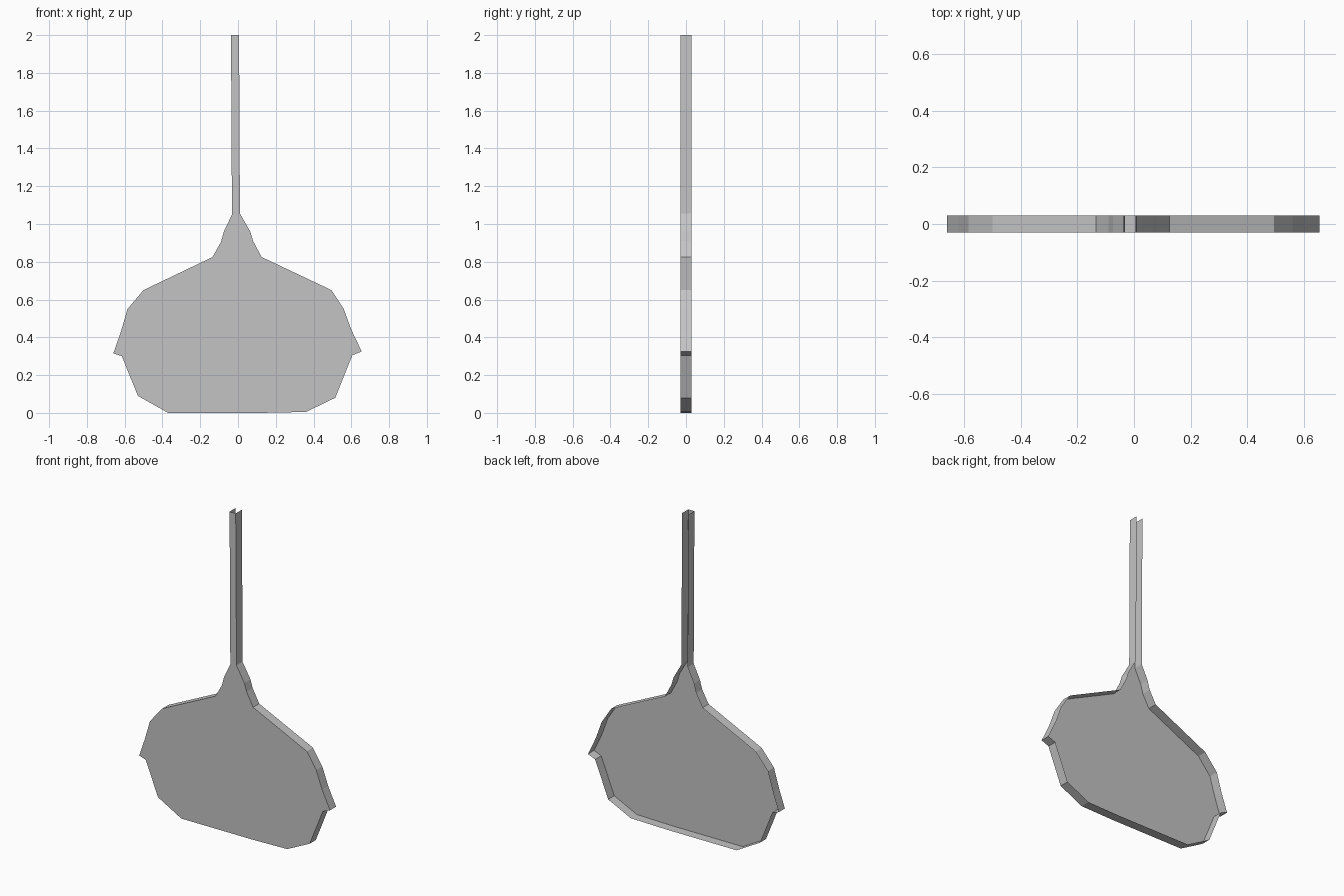
import bpy
import bmesh

HALF_DEPTH = 0.03

cube = bpy.data.objects.get("Cube")
if cube:
    bpy.data.objects.remove(cube, do_unlink=True)

grey = bpy.data.materials.new("plain grey")
grey.use_nodes = True
colour = (0.55, 0.55, 0.55, 1)
grey.diffuse_color = colour
grey.node_tree.nodes["Principled BSDF"].inputs["Base Color"].default_value = colour


def open_tray(name, outline):
    """Flat front plate with a thin rim; the rim is open from last to first point."""
    bm = bmesh.new()
    front = [bm.verts.new((x, -HALF_DEPTH, z)) for x, z in outline]
    back = [bm.verts.new((x, HALF_DEPTH, z)) for x, z in outline]
    bm.faces.new(front)
    for i in range(len(outline) - 1):
        bm.faces.new((front[i + 1], front[i], back[i], back[i + 1]))
    mesh = bpy.data.meshes.new(name)
    bm.to_mesh(mesh)
    bm.free()
    mesh.materials.append(grey)
    obj = bpy.data.objects.new(name, mesh)
    bpy.context.collection.objects.link(obj)
    return obj


# Outlines run counter-clockwise as (x, z)
neck_left, neck_right = (-0.032, 1.05), (0.01, 1.055)

# Blade with shoulders, side barbs and a flat base
left_side = [(-0.075, 0.96), (-0.09, 0.905), (-0.135, 0.825), (-0.5, 0.65),
             (-0.585, 0.55), (-0.62, 0.43), (-0.66, 0.315), (-0.615, 0.30),
             (-0.53, 0.09), (-0.37, 0)]
right_side = [(0.12, 0), (0.36, 0.005), (0.515, 0.08), (0.605, 0.305),
              (0.655, 0.325), (0.6, 0.44), (0.56, 0.55), (0.495, 0.65),
              (0.125, 0.825), (0.08, 0.91), (0.065, 0.96), (0.025, 1.03)]
open_tray("blade", [neck_left] + left_side + right_side + [neck_right])


# Handle: a narrow channel, open at the top and bottom
handle = open_tray("handle", [(-0.037, 2), neck_left, neck_right, (0.008, 1.61), (0.005, 2)])

# Remove the rim wall where the handle meets the blade
bm = bmesh.new()
bm.from_mesh(handle.data)
joint = [f for f in bm.faces if all(v.co.z < 1.1 for v in f.verts)]
bmesh.ops.delete(bm, geom=joint, context='FACES')
bm.to_mesh(handle.data)
bm.free()
